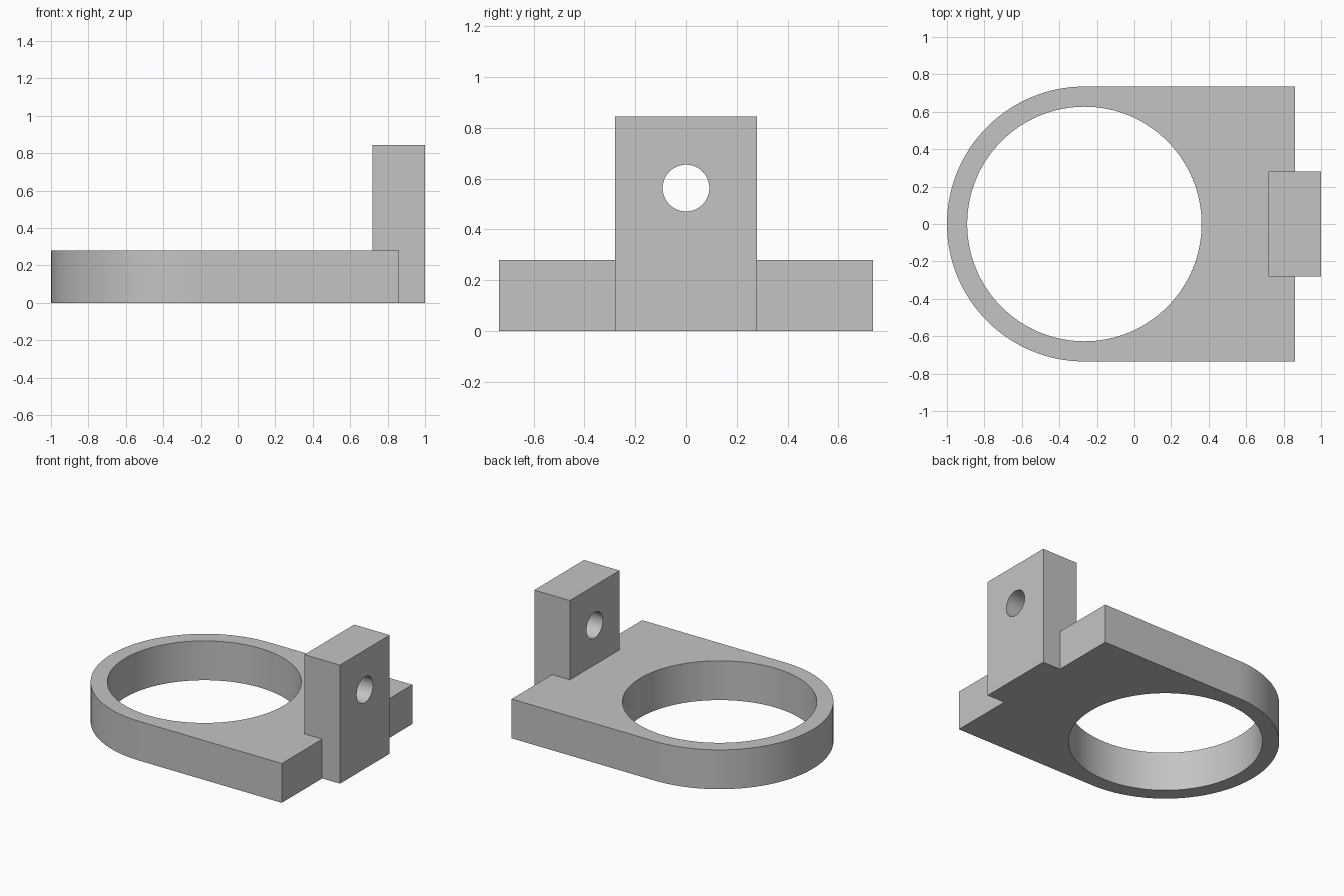
import bpy
import bmesh
from math import pi, sin, cos, radians
from mathutils import Matrix, Vector

cube = bpy.data.objects.get("Cube")
if cube:
    bpy.data.objects.remove(cube, do_unlink=True)

RING_X, RING_R, BORE_R = -0.265, 0.735, 0.627
PLATE_END, PLATE_H = 0.86, 0.28
UP_X0, UP_X1, UP_HALF, UP_H = 0.72, 1.0, 0.28, 0.845
PIN_Z, PIN_R = 0.563, 0.092

grey = bpy.data.materials.new("plain grey")
grey.use_nodes = True
colour = (0.55, 0.55, 0.55, 1)
grey.diffuse_color = colour
grey.node_tree.nodes["Principled BSDF"].inputs["Base Color"].default_value = colour


def finish(name, bm):
    bmesh.ops.recalc_face_normals(bm, faces=bm.faces)
    mesh = bpy.data.meshes.new(name)
    bm.to_mesh(mesh)
    bm.free()
    obj = bpy.data.objects.new(name, mesh)
    bpy.context.collection.objects.link(obj)
    mesh.materials.append(grey)
    return obj


def prism(name, outline, height):
    bm = bmesh.new()
    face = bm.faces.new([bm.verts.new((x, y, 0)) for x, y in outline])
    made = bmesh.ops.extrude_face_region(bm, geom=[face])["geom"]
    top = [v for v in made if isinstance(v, bmesh.types.BMVert)]
    bmesh.ops.translate(bm, verts=top, vec=Vector((0, 0, height)))
    return finish(name, bm)


def rod(name, radius, length, matrix, sides):
    bm = bmesh.new()
    bmesh.ops.create_cone(bm, cap_ends=True, segments=sides, radius1=radius,
                          radius2=radius, depth=length, matrix=matrix)
    return finish(name, bm)


def combine(target, tool, operation):
    mod = target.modifiers.new(tool.name, "BOOLEAN")
    mod.object, mod.operation, mod.solver = tool, operation, "EXACT"
    bpy.context.view_layer.objects.active = target
    bpy.ops.object.modifier_apply(modifier=mod.name)
    bpy.data.objects.remove(tool, do_unlink=True)


# Plate: half-round end with straight sides
steps = 64
outline = [(RING_X + RING_R * cos(a), RING_R * sin(a))
           for a in (pi / 2 + pi * i / steps for i in range(steps + 1))]
outline += [(PLATE_END, -RING_R), (PLATE_END, RING_R)]
bracket = prism("ring_bracket", outline, PLATE_H)

# Upright block let into the straight edge, standing on the same base
upright = prism("upright_block", [(UP_X0, -UP_HALF), (UP_X1, -UP_HALF),
                                  (UP_X1, UP_HALF), (UP_X0, UP_HALF)], UP_H)
combine(bracket, upright, "UNION")

# Large ring bore and small cross hole
combine(bracket, rod("ring_bore", BORE_R, 2, Matrix.Translation((RING_X, 0, 0)), 128),
        "DIFFERENCE")
across = Matrix.Translation((UP_X1, 0, PIN_Z)) @ Matrix.Rotation(pi / 2, 4, "Y")
combine(bracket, rod("cross_hole", PIN_R, 1, across, 64), "DIFFERENCE")

# Smooth the curved walls, keep the corners sharp
bpy.ops.object.select_all(action="DESELECT")
bracket.select_set(True)
bpy.context.view_layer.objects.active = bracket
bpy.ops.object.shade_smooth_by_angle(angle=radians(30))
